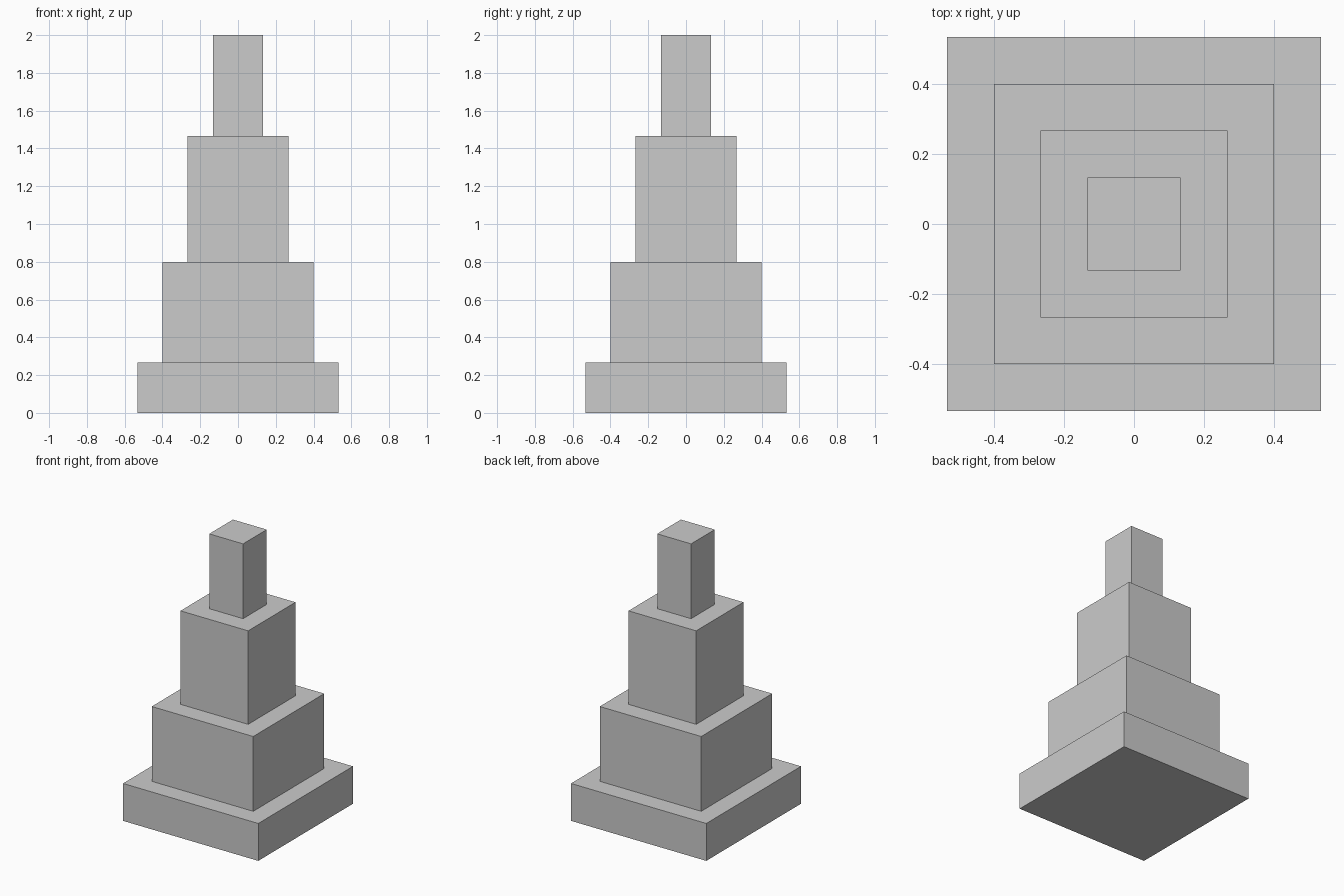
import bpy

if "Cube" in bpy.data.objects:
    bpy.data.objects.remove(bpy.data.objects["Cube"])

U = 2 / 15  # grid unit: the tower is 15 units tall


def add_tier(name, width, bottom, height):
    """Square block standing on height 'bottom' (all in grid units)."""
    bpy.ops.mesh.primitive_cube_add(size=1, location=(0, 0, (bottom + height / 2) * U))
    tier = bpy.context.object
    tier.name = name
    tier.scale = (width * U, width * U, height * U)
    bpy.ops.object.transform_apply(location=False, rotation=False, scale=True)


# Stacked tiers from base to top: name, width, height
bottom = 0
for name, width, height in [
    ("base_tier", 8, 2),
    ("lower_tier", 6, 4),
    ("upper_tier", 4, 5),
    ("top_tier", 2, 4),
]:
    add_tier(name, width, bottom, height)
    bottom += height
